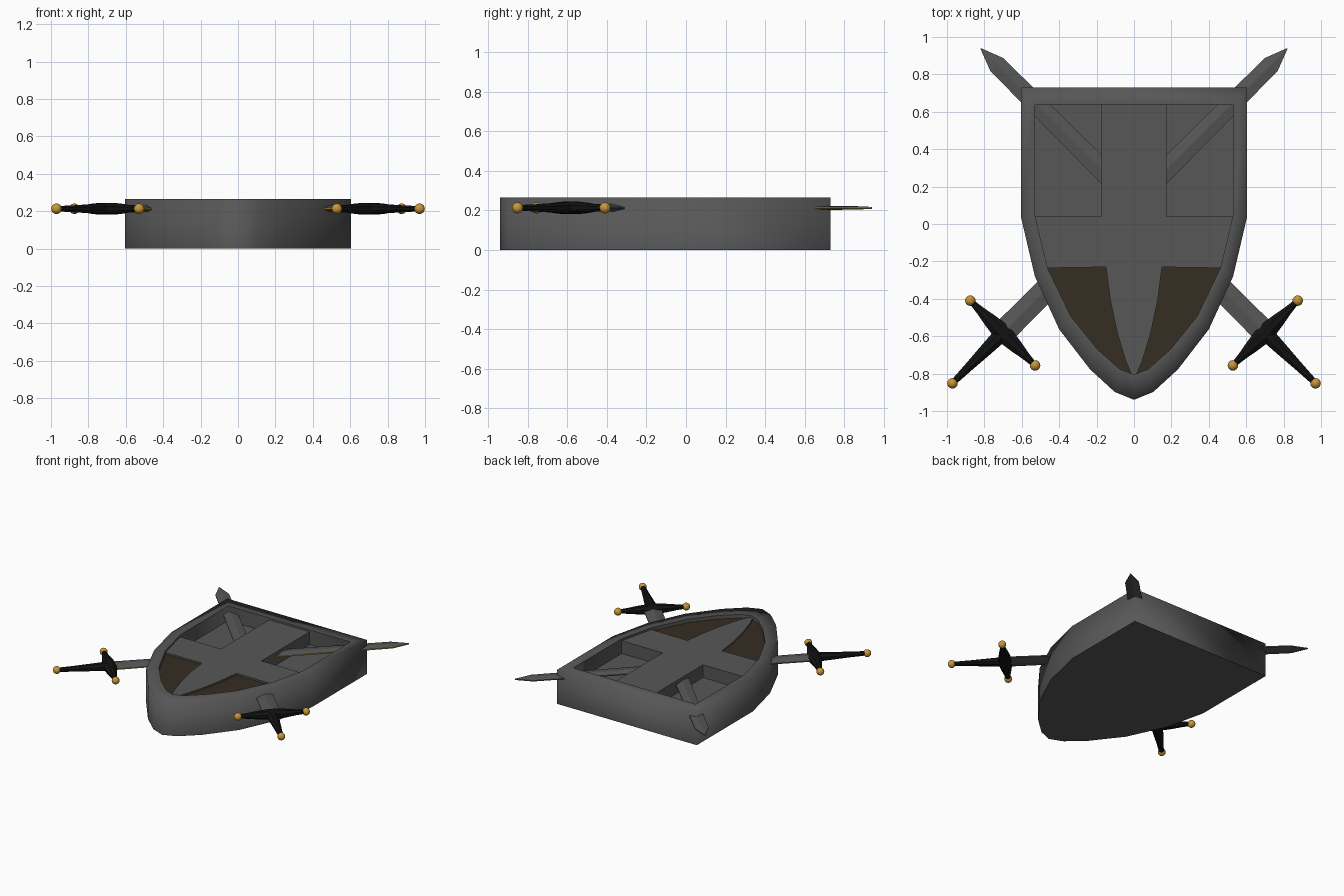
import bpy, bmesh, math
from mathutils import Matrix, Vector

if "Cube" in bpy.data.objects:
    bpy.data.objects.remove(bpy.data.objects["Cube"])


def material(name, rgb):
    m = bpy.data.materials.new(name)
    m.diffuse_color = (*rgb, 1)
    m.use_nodes = True
    m.node_tree.nodes["Principled BSDF"].inputs["Base Color"].default_value = m.diffuse_color
    return m


GREY = material("steel grey", (0.095, 0.095, 0.095))
BROWN = material("dark brown", (0.037, 0.026, 0.016))
BLACK = material("black", (0.006, 0.006, 0.006))
GOLD = material("gold", (0.58, 0.31, 0.04))


def make_object(name, bm, *mats):
    me = bpy.data.meshes.new(name)
    bmesh.ops.recalc_face_normals(bm, faces=bm.faces[:])
    bm.to_mesh(me)
    bm.free()
    for m in mats:
        me.materials.append(m)
    ob = bpy.data.objects.new(name, me)
    bpy.context.collection.objects.link(ob)
    return ob


def skin(bm, rings):
    """Join rings of points with quads and close both ends."""
    vs = [[bm.verts.new(p) for p in r] for r in rings]
    n = len(vs[0])
    for a, b in zip(vs, vs[1:]):
        for i in range(n):
            j = (i + 1) % n
            bm.faces.new((a[i], a[j], b[j], b[i]))
    bm.faces.new(vs[0])
    bm.faces.new(vs[-1])
    return vs


def mirrored(half):
    """Right-hand outline, top to bottom tip, completed on the left."""
    return half + [(-x, y) for x, y in reversed(half) if x > 0]


def at_height(outline, z):
    return [(x, y, z) for x, y in outline]


def plate(name, outline, z0, z1, mat):
    bm = bmesh.new()
    skin(bm, [at_height(outline, z0), at_height(outline, z1)])
    return make_object(name, bm, mat)


# Shield body: thick wall, flat rim and a recessed floor
OUTER = [(.605, .73), (.605, .04), (.53, -.28), (.40, -.563), (.235, -.777), (.103, -.898), (0, -.94)]
INNER = [(.528, .635), (.528, .04), (.462, -.235), (.338, -.493), (.197, -.668), (.075, -.777), (0, -.805)]
TOP, FLOOR = .265, .15
outer, inner = mirrored(OUTER), mirrored(INNER)
bm = bmesh.new()
loops = skin(bm, [at_height(outer, 0), at_height(outer, TOP), at_height(inner, TOP), at_height(inner, FLOOR)])
for f in bm.faces:
    f.smooth = True
for k in (0, 2, 3):                       # crisp bottom and inner edges
    ring = set(loops[k])
    for e in bm.edges:
        if set(e.verts) <= ring:
            e.smooth = False
make_object("shield_body", bm, GREY)

# Raised cross with a lower arm that tapers to the point
CROSS = [(.175, .635), (.175, .04), (.528, .04), (.462, -.235), (.15, -.23),
         (.128, -.40), (.09, -.58), (.045, -.73), (.015, -.80), (0, -.805)]
plate("shield_cross", mirrored(CROSS), FLOOR - .01, .25, GREY)

# Brown lower panels
for s, side in ((1, "right"), (-1, "left")):
    panel = INNER[2:] + CROSS[:3:-1][1:]
    plate("lower_panel_" + side, [(s * x, y) for x, y in panel], FLOOR - .01, .237, BROWN)


def tapered_bar(name, stations, mat, matrix):
    """Eight-sided bar along local Y; stations are (distance, half width, half thickness)."""
    bm = bmesh.new()
    angles = [math.tau * (i + .5) / 8 for i in range(8)]
    k = 1 / math.cos(math.pi / 8)
    skin(bm, [[matrix @ Vector((w * k * math.cos(a), d, t * k * math.sin(a))) for a in angles]
              for d, w, t in stations])
    return make_object(name, bm, mat)


def ball(name, pos, radius):
    bm = bmesh.new()
    bmesh.ops.create_uvsphere(bm, u_segments=16, v_segments=10, radius=radius,
                              matrix=Matrix.Translation(pos))
    for f in bm.faces:
        f.smooth = True
    return make_object(name, bm, GOLD)


# Two crossed swords, pushed through the shield
for s, side in ((1, "right"), (-1, "left")):
    M = Matrix.Translation((.702 * s, -.583, .213)) @ Matrix.Rotation(s * math.pi / 4, 4, 'Z')

    # Blade: flat diamond section with thin gilded edges
    bm = bmesh.new()
    e = .004
    rings = []
    for d, w, t in ((0, .064, .02), (2.03, .049, .009), (2.152, .002, .005)):
        section = ((w, e), (0, t), (-w, e), (-w, -e), (0, -t), (w, -e))
        rings.append([M @ Vector((x, d, z)) for x, z in section])
    skin(bm, rings)
    bmesh.ops.recalc_face_normals(bm, faces=bm.faces[:])
    for f in bm.faces:
        if len(f.verts) == 4 and abs(f.normal.z) < .05 and f.normal.y < 0:
            f.material_index = 1
    make_object("sword_blade_" + side, bm, GREY, GOLD)

    # Guard and grip
    half = [(.03, .046, .032), (.10, .036, .027), (.17, .023, .019), (.24, .014, .013)]
    guard = [(-d, w, t) for d, w, t in reversed(half)] + half
    tapered_bar("sword_guard_" + side, guard, BLACK, M @ Matrix.Rotation(math.pi / 2, 4, 'Z'))
    tapered_bar("sword_grip_" + side,
                [(0, .042, .03), (-.12, .034, .024), (-.25, .024, .018), (-.375, .016, .014)], BLACK, M)

    # Gold end balls
    for part, p in (("pommel", (0, -.38, 0)), ("guard_ball_a", (.245, 0, 0)), ("guard_ball_b", (-.245, 0, 0))):
        ball(part + "_" + side, M @ Vector(p), .028)
